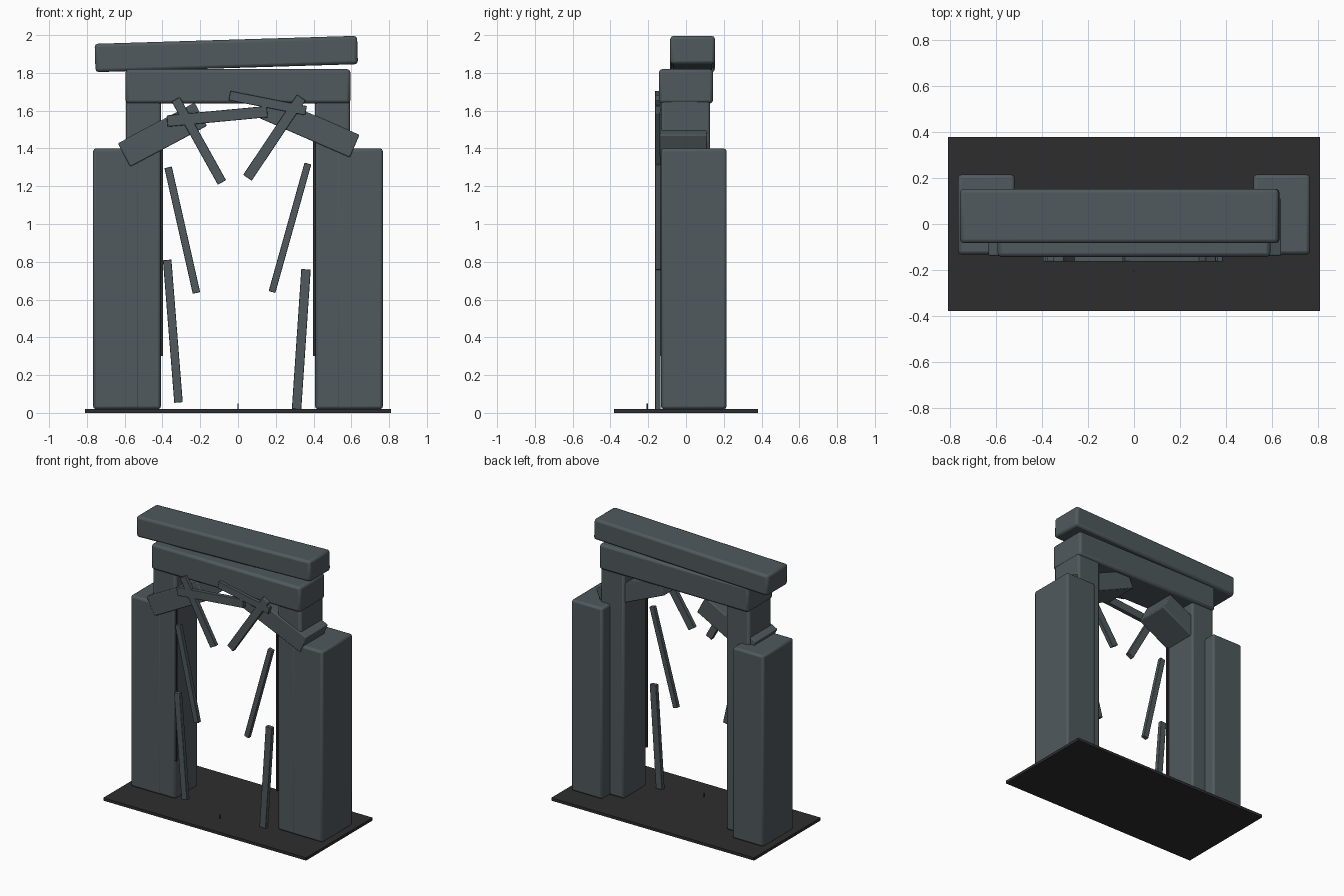
import bpy
import math

if "Cube" in bpy.data.objects:
    bpy.data.objects.remove(bpy.data.objects["Cube"])


def material(name, rgb):
    m = bpy.data.materials.new(name)
    m.diffuse_color = (*rgb, 1)
    m.use_nodes = True
    m.node_tree.nodes["Principled BSDF"].inputs["Base Color"].default_value = m.diffuse_color
    return m


STONE = material("slate_grey", (0.08, 0.10, 0.11))
DARK = material("charcoal", (0.027, 0.027, 0.027))


def block(name, centre, size, mat=STONE, tilt=0.0, bevel=0.0):
    """Box, tilted in the front plane (positive raises the +x end)."""
    bpy.ops.mesh.primitive_cube_add(size=1, location=centre)
    ob = bpy.context.object
    ob.name = name
    ob.scale = size
    bpy.ops.object.transform_apply(location=False, rotation=False, scale=True)
    ob.rotation_euler[1] = -tilt
    ob.data.materials.append(mat)
    if bevel:
        b = ob.modifiers.new("worn_edges", 'BEVEL')
        b.width = bevel
        b.segments = 2
        bpy.ops.object.shade_smooth_by_angle(angle=math.radians(30))
    return ob


def span(name, lo, hi, mat=STONE, bevel=0.0):
    """Upright box between two opposite corners."""
    return block(name, [(a + b) / 2 for a, b in zip(lo, hi)],
                 [b - a for a, b in zip(lo, hi)], mat, 0.0, bevel)


def plank(name, a, b, width):
    """Thin board between two points of the front plane."""
    dx, dz = b[0] - a[0], b[1] - a[1]
    block(name, ((a[0] + b[0]) / 2, -0.149, (a[1] + b[1]) / 2),
          (math.hypot(dx, dz), 0.03, width), STONE, math.atan2(dz, dx), 0.003)


# Ground slab and a tiny peg on it
span("ground_slab", (-0.81, -0.38, 0), (0.81, 0.38, 0.02), DARK)
span("ground_peg", (-0.003, -0.208, 0.02), (0.003, -0.202, 0.05), DARK)

# Pillars on both sides, with a dark strip on each inner edge
for s, side in ((-1, "left"), (1, "right")):
    for part, x0, x1, y0, y1, z1 in (
            ("outer_pillar", 0.52, 0.767, -0.133, 0.215, 1.40),
            ("inner_pillar", 0.408, 0.592, -0.131, 0.127, 1.66)):
        a, b = sorted((s * x0, s * x1))
        span(f"{side}_{part}", (a, y0, 0.02), (b, y1, z1), STONE, 0.015)
    a, b = sorted((s * 0.398, s * 0.411))
    span(f"{side}_dark_strip", (a, -0.136, 0.30), (b, -0.124, 1.45), DARK)

# Lintel and the tilted capstone
span("lintel", (-0.595, -0.143, 1.638), (0.595, 0.143, 1.82), STONE, 0.017)
block("capstone", (-0.062, 0.035, 1.90), (1.39, 0.237, 0.15), STONE,
      math.radians(1.75), 0.017)

# Corner braces
block("left_brace", (-0.40, -0.014, 1.473), (0.46, 0.25, 0.14), STONE,
      math.radians(28), 0.006)
block("right_brace", (0.37, -0.014, 1.52), (0.54, 0.25, 0.13), STONE,
      math.radians(-23.5), 0.006)

# Loose planks across the front
for i, (a, b, w) in enumerate((
        ((-0.33, 1.66), (-0.085, 1.22), 0.05),
        ((-0.375, 1.545), (0.155, 1.595), 0.06),
        ((-0.045, 1.68), (0.36, 1.60), 0.05),
        ((0.335, 1.67), (0.05, 1.245), 0.055),
        ((-0.37, 1.30), (-0.22, 0.635), 0.04),
        ((0.37, 1.32), (0.18, 0.64), 0.037),
        ((-0.375, 0.81), (-0.315, 0.055), 0.045),
        ((0.36, 0.76), (0.31, 0.02), 0.05))):
    plank(f"plank_{i + 1}", a, b, w)
